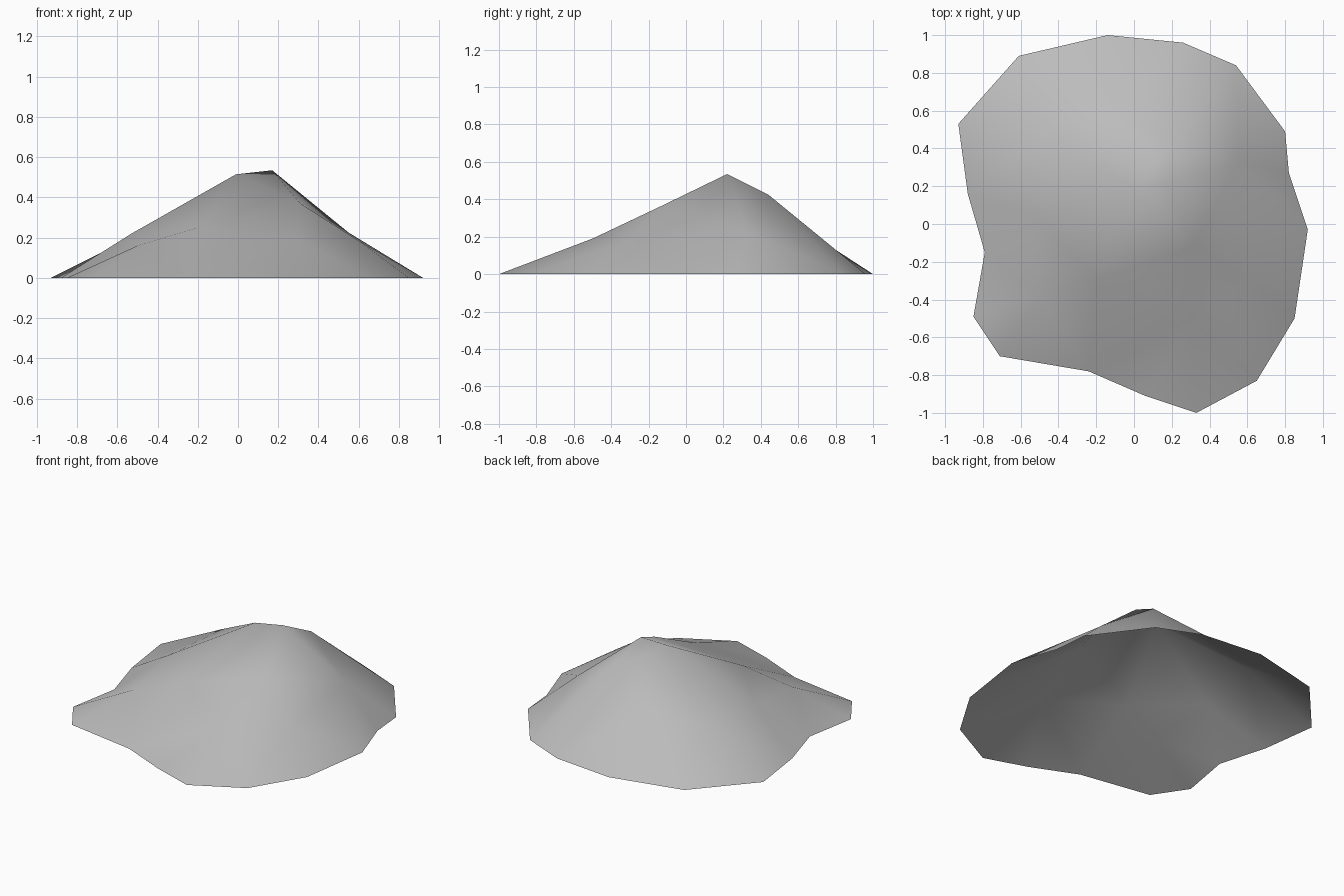
import bpy
from mathutils import Vector
from mathutils.geometry import delaunay_2d_cdt

if "Cube" in bpy.data.objects:
    bpy.data.objects.remove(bpy.data.objects["Cube"], do_unlink=True)

# Irregular footprint, counter-clockwise, lying on the ground
rim = [(-.14, 1), (-.61, .89), (-.93, .53), (-.88, .16), (-.79, -.15), (-.85, -.49),
       (-.71, -.70), (-.24, -.78), (.06, -.91), (.33, -1), (.65, -.83), (.85, -.50),
       (.92, -.03), (.82, .27), (.80, .49), (.54, .84), (.26, .96)]

# Summit ridge, shoulders and mid-slope points with their heights
slope = [(.17, .22, .535), (-.01, .19, .515), (.22, .44, .425), (.31, -.12, .37),
         (.55, .33, .225), (.30, -.50, .19), (-.20, -.30, .25), (-.53, .05, .22),
         (-.45, .50, .24), (-.10, .60, .26), (.60, -.30, .185), (-.50, -.38, .16)]

points = [Vector((x, y, 0)) for x, y in rim] + [Vector(p) for p in slope]
n = len(rim)
border = [(i, (i + 1) % n) for i in range(n)]
ridges = [(n, n + 1), (n, n + 2), (n, n + 3), (n + 1, n + 7), (n + 2, n + 4)]

# Triangulate the open shell inside the footprint
flat, _, faces, origin, _, _ = delaunay_2d_cdt(
    [p.xy for p in points], border + ridges, [list(range(n))], 1, 1e-5)
verts = [(v.x, v.y, points[o[0]].z if o else 0) for v, o in zip(flat, origin)]

mesh = bpy.data.meshes.new("mound")
mesh.from_pydata(verts, [], faces)
mesh.validate()
mesh.polygons.foreach_set("use_smooth", [True] * len(mesh.polygons))
mound = bpy.data.objects.new("mound", mesh)
bpy.context.collection.objects.link(mound)

# Plain grey stone
stone = bpy.data.materials.new("stone grey")
stone.use_nodes = True
grey = (.5, .5, .5, 1)
stone.diffuse_color = grey
stone.node_tree.nodes["Principled BSDF"].inputs["Base Color"].default_value = grey
mesh.materials.append(stone)
